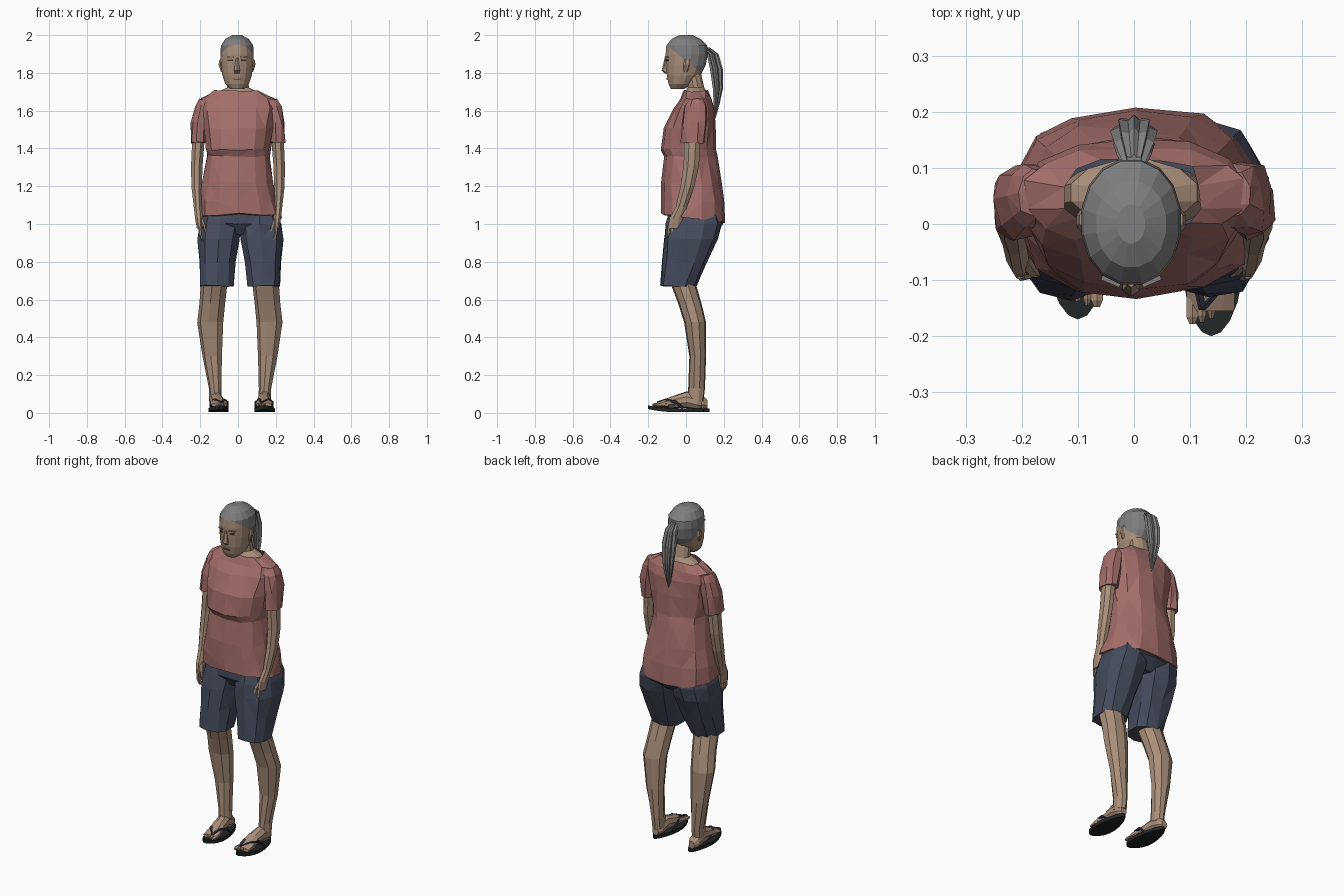
import bpy, bmesh, math, random
from mathutils import Vector

random.seed(4)
cube = bpy.data.objects.get("Cube")
if cube:
    bpy.data.objects.remove(cube, do_unlink=True)


def material(name, red, green, blue):
    mat = bpy.data.materials.new(name)
    mat.use_nodes = True
    mat.diffuse_color = (red, green, blue, 1)
    mat.node_tree.nodes["Principled BSDF"].inputs["Base Color"].default_value = (red, green, blue, 1)
    return mat


SHIRT = material("dusty red cloth", .37, .155, .145)
SHORTS = material("navy cloth", .06, .072, .11)
SKIN = material("tan skin", .40, .275, .195)
HAIR = material("grey hair", .21, .21, .21)
SOLE = material("black rubber", .014, .018, .018)
STRAP = material("dark strap", .03, .028, .045)
LIPS = material("brown lips", .25, .14, .105)
EYES = material("dark eyes", .05, .035, .03)


def finish(name, bm, *mats):
    bmesh.ops.recalc_face_normals(bm, faces=bm.faces)
    mesh = bpy.data.meshes.new(name)
    bm.to_mesh(mesh)
    bm.free()
    for mat in mats:
        mesh.materials.append(mat)
    obj = bpy.data.objects.new(name, mesh)
    bpy.context.collection.objects.link(obj)
    return obj


def loft_mesh(rings, sides=10, power=2.0, jitter=0.0, along_y=False, pleat=1.0, top=True, droop=0.0):
    """Skin rings of (x, y, z, radius, radius) lying flat, or upright if along_y.
    Droop lowers the back of the first ring."""
    bm = bmesh.new()
    loops = []
    for x, y, z, ra, rb in rings:
        loop = []
        for i in range(sides):
            angle = math.tau * (i + .5) / sides
            c, s = math.cos(angle), math.sin(angle)
            size = pleat if i % 2 else 1
            a = math.copysign(abs(c) ** (2 / power), c) * ra * size
            b = math.copysign(abs(s) ** (2 / power), s) * rb * size
            co = Vector((x + a, y, z + b) if along_y else (x + a, y + b, z))
            co += Vector([random.uniform(-jitter, jitter) for _ in range(3)])
            if not loops:
                co.z -= droop * s
            loop.append(bm.verts.new(co))
        loops.append(loop)
    for low, high in zip(loops, loops[1:]):
        for i in range(sides):
            j = (i + 1) % sides
            bm.faces.new((low[i], low[j], high[j], high[i]))
    bm.faces.new(loops[0])
    if top:
        bm.faces.new(loops[-1])
    if jitter:
        bmesh.ops.triangulate(bm, faces=bm.faces)
    return bm


def loft(name, mat, rings, **options):
    return finish(name, loft_mesh(rings, **options), mat)


def plate(name, mat, centre, size, turn=0):
    bm = bmesh.new()
    bmesh.ops.create_cube(bm, size=1)
    bmesh.ops.scale(bm, vec=size, verts=bm.verts)
    obj = finish(name, bm, mat)
    obj.location = centre
    obj.rotation_euler.z = turn
    return obj


# Shirt body with an overhanging chest and a flared, slanting hem
loft("shirt", SHIRT, [
    (.006, .04, 1.03, .228, .167),
    (.003, .036, 1.12, .212, .167),
    (0, .03, 1.22, .19, .162),
    (0, .022, 1.36, .168, .14),
    (0, .01, 1.395, .172, .145),
    (0, .02, 1.51, .187, .138),
    (0, .042, 1.61, .203, .11),
    (0, .052, 1.66, .198, .085),
    (0, .052, 1.704, .122, .068)],
    sides=14, power=2.4, jitter=.006, top=False, droop=.022)

# Neck and the skin inside the collar
loft("neck", SKIN, [
    (0, .05, 1.62, .14, .06),
    (0, .056, 1.696, .116, .06),
    (0, .052, 1.722, .06, .046),
    (0, .03, 1.83, .05, .044)], sides=12)

# Head, cut along a slanting hairline
bm = loft_mesh([
    (-.005, -.045, 1.715, .038, .036),
    (-.005, -.03, 1.74, .063, .063),
    (-.005, -.013, 1.785, .079, .09),
    (-.005, -.001, 1.84, .087, .107),
    (-.005, .004, 1.90, .09, .114),
    (-.005, .004, 1.945, .087, .11),
    (-.005, 0, 1.98, .063, .078),
    (-.005, 0, 2, .025, .035)], sides=16, power=2.1)
hairline, slope = Vector((0, -.01, 1.872)), Vector((0, .8, 1)).normalized()
bmesh.ops.bisect_plane(bm, geom=bm.verts[:] + bm.edges[:] + bm.faces[:],
                       plane_co=hairline, plane_no=slope)
for face in bm.faces:
    face.material_index = int((face.calc_center_median() - hairline).dot(slope) > 0)
finish("head", bm, SKIN, HAIR)

# Face details
loft("nose", SKIN, [
    (-.005, -.1, 1.797, .014, .012),
    (-.005, -.108, 1.812, .018, .021),
    (-.005, -.103, 1.88, .007, .01)], sides=6)
plate("mouth", LIPS, (-.005, -.101, 1.768), (.038, .008, .006))
for side, label in ((1, "left"), (-1, "right")):
    x = side * .036 - .005
    plate(label + "_eye", EYES, (x, -.099, 1.866), (.026, .009, .008), side * .4)
    plate(label + "_brow", HAIR, (x, -.102, 1.884), (.036, .009, .005), side * .4)
    loft(label + "_ear", SKIN, [
        (side * .08 - .005, -.002, 1.805, .006, .01),
        (side * .089 - .005, .006, 1.845, .01, .02),
        (side * .087 - .005, .008, 1.872, .006, .014)], sides=6)

# Ponytail with pleated strands and a tie
loft("ponytail", HAIR, [
    (0, .105, 1.935, .02, .02),
    (0, .14, 1.90, .036, .032),
    (0, .16, 1.82, .043, .035),
    (0, .168, 1.72, .035, .028),
    (.003, .162, 1.64, .022, .017),
    (.005, .153, 1.56, .004, .004)], sides=18, pleat=.72)
loft("hair_tie", STRAP, [
    (0, .113, 1.905, .022, .018),
    (0, .113, 1.92, .022, .018)], sides=8)

# Shorts
loft("shorts_seat", SHORTS, [
    (.01, .035, .945, .16, .10),
    (.01, .046, 1.0, .21, .148),
    (.006, .036, 1.09, .19, .135)], sides=14, power=2.4, jitter=.004)

for side, label in ((1, "left"), (-1, "right")):
    # Limb halves share one layout; the stance sits a little to the left
    def at(x, shift=.012):
        return side * x + shift

    step = -side * .015
    loft(label + "_shorts_leg", SHORTS, [
        (at(.124), -.04, .67, .088, .093),
        (at(.12), -.005, .80, .1, .119),
        (at(.112), .027, .92, .117, .143),
        (at(.106), .042, 1.0, .114, .148),
        (at(.1), .038, 1.08, .09, .125)], sides=10, power=2.5, jitter=.005)
    loft(label + "_leg", SKIN, [
        (at(.131), .05, .06, .034, .043),
        (at(.132), .056, .13, .034, .045),
        (at(.147), .062, .30, .053, .045),
        (at(.157), .048, .48, .071, .059),
        (at(.146), .02, .58, .07, .063),
        (at(.135), -.02, .70, .073, .068)], sides=9)

    # Sleeve, arm and hand
    loft(label + "_sleeve", SHIRT, [
        (at(.208, 0), .035, 1.43, .045, .062),
        (at(.203, 0), .042, 1.54, .045, .068),
        (at(.185, 0), .05, 1.625, .044, .06),
        (at(.17, 0), .054, 1.66, .035, .04)], sides=9, power=2.3, jitter=.005)
    loft(label + "_arm", SKIN, [
        (at(.203, 0), -.062, .975, .016, .038),
        (at(.207, 0), -.052, 1.03, .022, .038),
        (at(.213, 0), -.025, 1.09, .023, .032),
        (at(.219, 0), .008, 1.2, .03, .04),
        (at(.218, 0), .028, 1.31, .033, .044),
        (at(.208, 0), .035, 1.47, .036, .047)], sides=8)
    for i in range(4):
        y = -.09 + i * .018
        loft(f"{label}_finger_{i + 1}", SKIN, [
            (at(.187, 0), y - .004, .905 + .008 * abs(i - 1), .005, .005),
            (at(.2, 0), y - .004, .945, .008, .008),
            (at(.203, 0), y, .99, .009, .009)], sides=5)
    loft(label + "_thumb", SKIN, [
        (at(.172, 0), -.09, .955, .005, .006),
        (at(.18, 0), -.085, .99, .009, .01),
        (at(.2, 0), -.06, 1.04, .012, .012)], sides=5)

    # Foot with toes, pointing slightly towards the left
    middle = at(.119, .019)
    loft(label + "_foot", SKIN, [
        (middle, step - .14, .041, .043, .012),
        (middle, step - .1, .05, .045, .022),
        (at(.122), step - .04, .06, .037, .035),
        (at(.129), step + .02, .07, .035, .045),
        (at(.13), step + .075, .055, .034, .037),
        (at(.13), step + .1, .045, .02, .022)], sides=9, along_y=True)
    for i in range(5):
        x = middle + side * (i - 2) * .017
        tip = step - .163 + i * i * .0025
        width = .008 if i else .012
        loft(f"{label}_toe_{i + 1}", SKIN, [
            (x, tip, .042, width / 2, .005),
            (x, tip + .012, .043, width, .01),
            (x, tip + .045, .043, width, .011)], sides=6, along_y=True)

    # Flip-flop sole: waisted outline with a lifted toe
    sole = bmesh.new()
    outline = []
    for i in range(20):
        angle = math.tau * i / 20
        along = math.cos(angle)
        width = .049 + .009 * along - .004 * math.cos(2 * angle)
        lift = .016 * max(0, along) ** 2
        outline.append(sole.verts.new((middle + math.sin(angle) * width - side * .004 * (along - 1),
                                       step - .038 - along * .147, .004 + lift)))
    base = sole.faces.new(outline)
    raised = bmesh.ops.extrude_face_region(sole, geom=[base])["geom"]
    for vert in raised:
        if isinstance(vert, bmesh.types.BMVert):
            vert.co.z += .02
    bmesh.ops.triangulate(sole, faces=[f for f in sole.faces if len(f.verts) > 4])
    finish(label + "_sole", sole, SOLE)

    # Forked strap
    for edge, part in ((1, "outer"), (-1, "inner")):
        loft(f"{label}_{part}_strap", STRAP, [
            (middle - side * .016, step - .138, .054, .007, .007),
            (middle + edge * .024, step - .09, .07, .01, .007),
            (middle + edge * .042, step - .035, .056, .009, .009),
            (middle + edge * .044, step - .002, .024, .008, .01)], sides=5, along_y=True)
